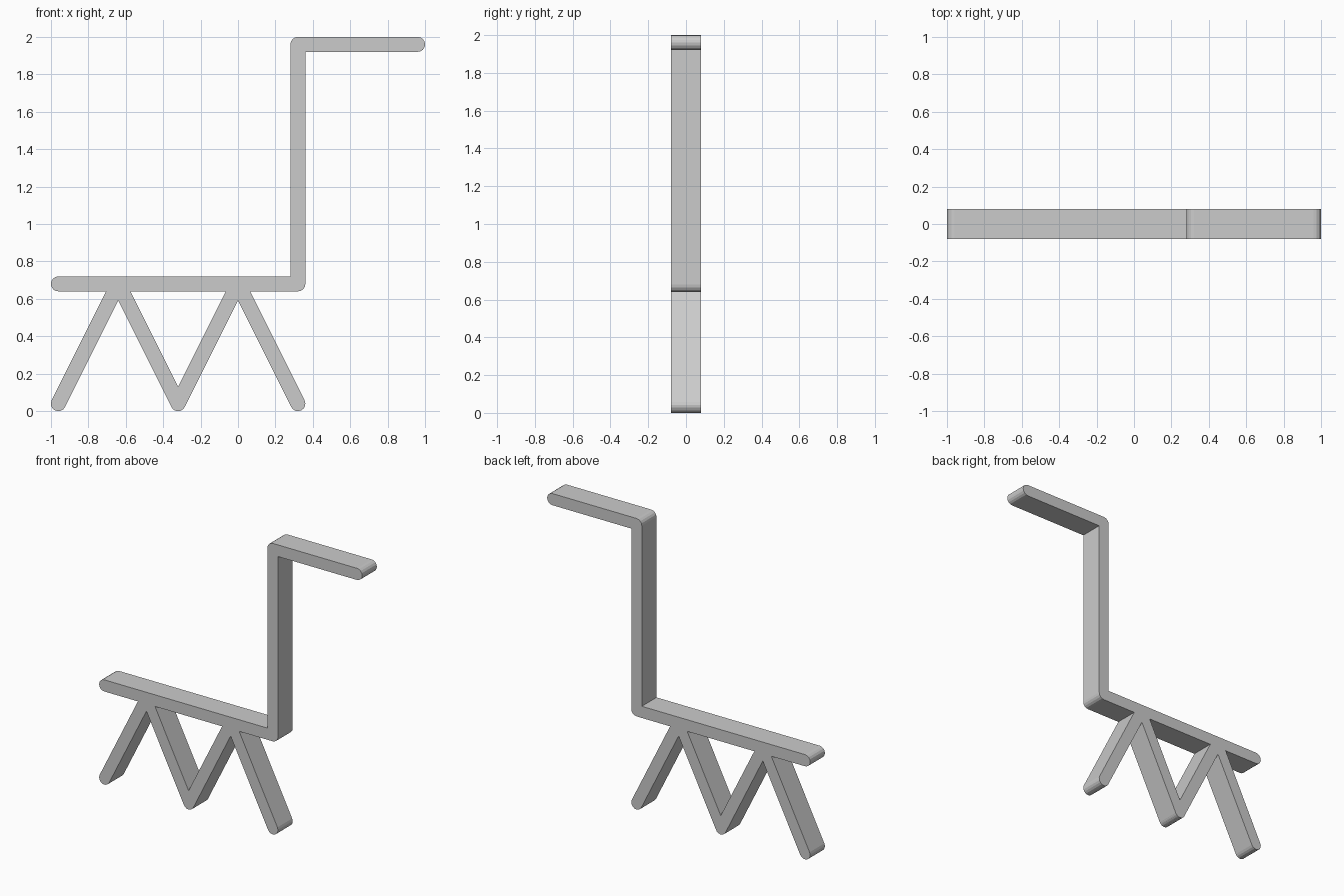
import bpy
import bmesh
from math import cos, sin, pi, atan2, radians

cube = bpy.data.objects.get("Cube")
if cube:
    bpy.data.objects.remove(cube, do_unlink=True)

R = 0.04       # half thickness of every bar
HALF_Y = 0.08  # half depth of every bar
SEG = 8        # facets on each rounded end

grey = bpy.data.materials.new("light_grey")
grey.use_nodes = True
colour = (0.6, 0.6, 0.6, 1)
grey.diffuse_color = colour
grey.node_tree.nodes["Principled BSDF"].inputs["Base Color"].default_value = colour


def bar(name, a, b):
    """Round-ended flat bar between two points in the xz plane."""
    heading = atan2(b[1] - a[1], b[0] - a[0])
    bm = bmesh.new()
    ring = []
    for centre, start in ((b, heading - pi / 2), (a, heading + pi / 2)):
        for i in range(SEG + 1):
            t = start + pi * i / SEG
            ring.append(bm.verts.new((centre[0] + R * cos(t), -HALF_Y,
                                      centre[1] + R * sin(t))))
    face = bm.faces.new(ring)
    out = bmesh.ops.extrude_face_region(bm, geom=[face])
    moved = [v for v in out["geom"] if isinstance(v, bmesh.types.BMVert)]
    bmesh.ops.translate(bm, verts=moved, vec=(0, 2 * HALF_Y, 0))
    bmesh.ops.recalc_face_normals(bm, faces=bm.faces)
    mesh = bpy.data.meshes.new(name)
    bm.to_mesh(mesh)
    bm.free()
    mesh.materials.append(grey)
    obj = bpy.data.objects.new(name, mesh)
    bpy.context.collection.objects.link(obj)
    return obj


# Back, neck and head
hip, shoulder = (-0.96, 0.68), (0.32, 0.68)
crown, nose = (0.32, 1.96), (0.96, 1.96)
frame = bar("animal_frame", hip, shoulder)
parts = [bar("neck", shoulder, crown), bar("head", crown, nose)]

# Zigzag legs hanging from the back
zigzag = [(-0.96 + 0.32 * i, 0.68 if i % 2 else 0.04) for i in range(5)]
for i in range(4):
    parts.append(bar(f"leg_{i + 1}", zigzag[i], zigzag[i + 1]))

# Fuse all bars into one solid
for part in parts:
    mod = frame.modifiers.new("join_" + part.name, 'BOOLEAN')
    mod.operation = 'UNION'
    mod.solver = 'EXACT'
    mod.object = part
    part.hide_render = True
bpy.context.view_layer.update()
evaluated = frame.evaluated_get(bpy.context.evaluated_depsgraph_get())
fused = bpy.data.meshes.new_from_object(evaluated)
frame.modifiers.clear()
frame.data = fused
for part in parts:
    bpy.data.objects.remove(part, do_unlink=True)

# Merge leftover flat seams
bm = bmesh.new()
bm.from_mesh(fused)
bmesh.ops.remove_doubles(bm, verts=bm.verts, dist=0.0001)
bmesh.ops.dissolve_limit(bm, angle_limit=radians(1), verts=bm.verts, edges=bm.edges)
bm.to_mesh(fused)
bm.free()
